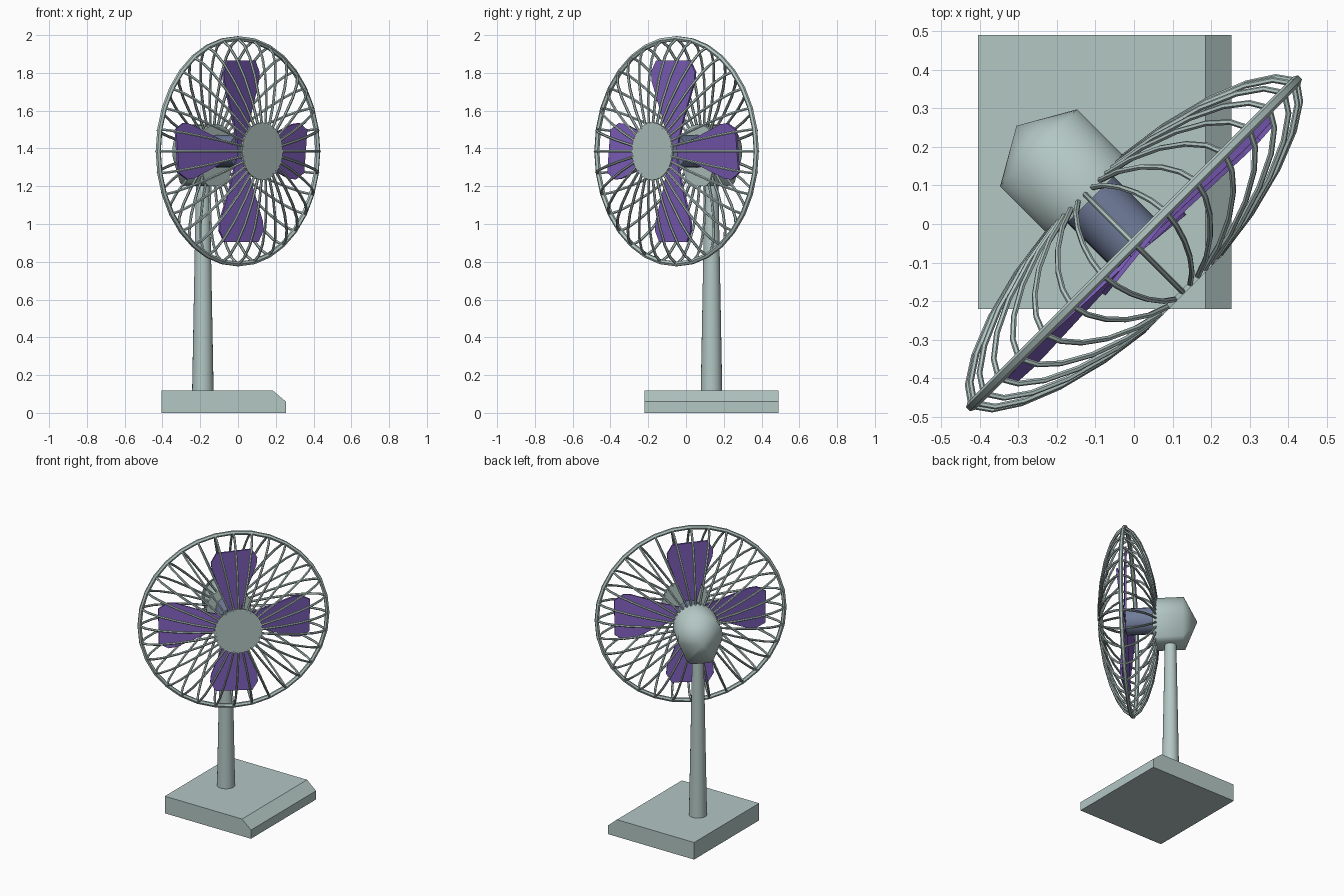
import bpy, bmesh
from math import sin, cos, pi, radians
from mathutils import Matrix, Vector

cube = bpy.data.objects.get("Cube")
if cube:
    bpy.data.objects.remove(cube, do_unlink=True)


def material(name, rgb):
    m = bpy.data.materials.new(name)
    m.use_nodes = True
    m.diffuse_color = (*rgb, 1)
    bsdf = next(n for n in m.node_tree.nodes if n.type == 'BSDF_PRINCIPLED')
    bsdf.inputs["Base Color"].default_value = (*rgb, 1)
    return m


SAGE = material("pale sage", (0.45, 0.57, 0.55))
PURPLE = material("purple", (0.21, 0.115, 0.50))
SLATE = material("slate blue", (0.16, 0.20, 0.32))

# Head frame: local x runs across the fan, y is up, z points forward along the axle
s = 0.5 ** 0.5
HEAD = Matrix(((s, 0, s, 0), (s, 0, -s, -0.05), (0, 1, 0, 1.385), (0, 0, 0, 1)))


def finish(obj, mat, smooth=None):
    obj.data.materials.append(mat)
    bpy.context.view_layer.objects.active = obj
    for o in bpy.context.selected_objects:
        o.select_set(False)
    obj.select_set(True)
    if smooth:
        bpy.ops.object.shade_smooth_by_angle(angle=radians(smooth))
    return obj


def from_bmesh(name, bm, mat, matrix=Matrix(), smooth=None):
    bmesh.ops.recalc_face_normals(bm, faces=bm.faces)
    bm.transform(matrix)
    me = bpy.data.meshes.new(name)
    bm.to_mesh(me)
    bm.free()
    obj = bpy.data.objects.new(name, me)
    bpy.context.collection.objects.link(obj)
    return finish(obj, mat, smooth)


def prism(points, z0, z1, tip=None):
    """Extrude an outline along z; an optional tip closes the low end as a cone."""
    bm = bmesh.new()
    low = [bm.verts.new((x, y, z0)) for x, y in points]
    high = [bm.verts.new((x, y, z1)) for x, y in points]
    bm.faces.new(high)
    apex = bm.verts.new(tip) if tip else None
    if not tip:
        bm.faces.new(low[::-1])
    for i in range(len(points)):
        j = (i + 1) % len(points)
        bm.faces.new((low[i], low[j], high[j], high[i]))
        if tip:
            bm.faces.new((low[j], low[i], apex))
    return bm


def cylinder(r0, r1, z0, z1, sides):
    bm = bmesh.new()
    bmesh.ops.create_cone(bm, cap_ends=True, segments=sides, radius1=r0, radius2=r1,
                          depth=z1 - z0, matrix=Matrix.Translation((0, 0, (z0 + z1) / 2)))
    return bm


def tubes(name, paths, radius, mat, cyclic=False):
    """Round tubes along paths given in the head frame."""
    cu = bpy.data.curves.new(name, 'CURVE')
    cu.dimensions = '3D'
    cu.bevel_depth = radius
    cu.bevel_resolution = 1
    for path in paths:
        sp = cu.splines.new('POLY')
        sp.points.add(len(path) - 1)
        for p, co in zip(sp.points, path):
            p.co = (*(HEAD @ Vector(co)), 1)
        sp.use_cyclic_u = cyclic
    obj = bpy.data.objects.new(name, cu)
    bpy.context.collection.objects.link(obj)
    finish(obj, mat)
    bpy.ops.object.convert(target='MESH')
    obj = bpy.context.view_layer.objects.active
    bpy.ops.object.shade_smooth_by_angle(angle=radians(50))


# Base slab, chamfered along one side
side = [(-0.405, 0), (0.253, 0), (0.253, 0.06), (0.185, 0.118), (-0.405, 0.118)]
stand_up = Matrix(((1, 0, 0, 0), (0, 0, 1, 0), (0, 1, 0, 0), (0, 0, 0, 1)))
from_bmesh("base", prism(side, -0.22, 0.49), SAGE, stand_up)

# Tapered pole
from_bmesh("pole", cylinder(0.057, 0.036, 0.11, 1.24, 24), SAGE,
           Matrix.Translation((-0.186, 0.135, 0)), 30)

# Motor housing: teardrop section with a pointed back
R = 0.142
outline = [(R * cos(a), R * sin(a)) for a in (radians(-15 + 10 * i) for i in range(22))]
outline += [(-0.085, -0.165), (-0.06, -0.185), (0.06, -0.185), (0.085, -0.165)]
from_bmesh("motor_housing", prism(outline, -0.35, -0.16, (0, -0.022, -0.431)),
           SAGE, HEAD, 70)

# Motor shaft
from_bmesh("motor_shaft", cylinder(0.085, 0.085, -0.17, 0.015, 24), SLATE, HEAD, 30)

# Four pitched blades
half = [(0.03, 0.03), (0.07, 0.17), (0.145, 0.37), (0.15, 0.42), (0.115, 0.48)]
blade = half + [(-x, y) for x, y in half[::-1]]
pitch = Matrix.Translation((0, 0, 0.022)) @ Matrix.Rotation(radians(6), 4, 'Y')
for i, where in enumerate(("top", "left", "bottom", "right")):
    turn = Matrix.Rotation(i * pi / 2, 4, 'Z')
    from_bmesh(where + "_blade", prism(blade, -0.006, 0.006), PURPLE, HEAD @ turn @ pitch)

# Cage: outer ring, front and back wires, front cap
RING, WIRES = 0.597, 32
tubes("cage_ring", [[(RING * cos(2 * pi * i / 32), RING * sin(2 * pi * i / 32), 0)
                     for i in range(32)]], 0.014, SAGE, True)
arc = [(RING, 0), (0.565, 0.045), (0.5, 0.087), (0.4, 0.127), (0.27, 0.16), (0.14, 0.178)]
for name, sign, path in (("front_wires", 1, arc), ("back_wires", -1, arc + [(0.08, 0.175)])):
    angles = [2 * pi * k / WIRES for k in range(WIRES)]
    tubes(name, [[(r * cos(a), r * sin(a), sign * t) for r, t in path] for a in angles],
          0.0075, SAGE)
from_bmesh("front_cap", cylinder(0.152, 0.152, 0.172, 0.184, 32), SAGE, HEAD, 30)
